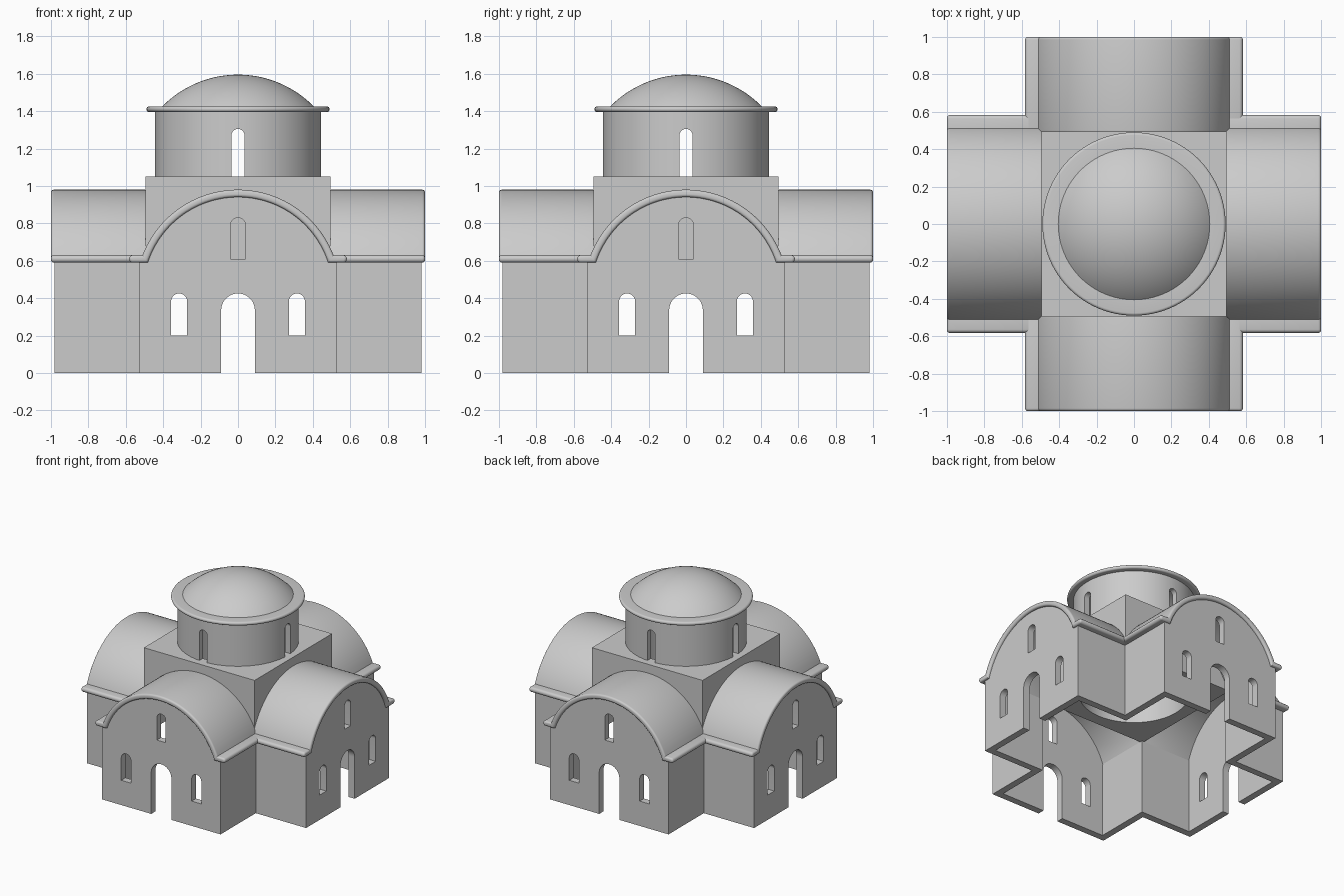
import bpy, bmesh
from math import pi, sin, cos, asin, acos, radians, sqrt

if "Cube" in bpy.data.objects:
    bpy.data.objects.remove(bpy.data.objects["Cube"])

ARC_Z, ARC_R = 0.433, 0.527      # barrel vault centre height and mid radius


def add(name, mesh, loc=(0, 0, 0), rot=(0, 0, 0)):
    ob = bpy.data.objects.new(name, mesh)
    ob.location, ob.rotation_euler = loc, rot
    bpy.context.collection.objects.link(ob)
    return ob


def smooth(ob):
    bpy.ops.object.select_all(action='DESELECT')
    ob.select_set(True)
    bpy.context.view_layer.objects.active = ob
    bpy.ops.object.shade_smooth_by_angle(angle=radians(35))


def evaluated_mesh(ob):
    dg = bpy.context.evaluated_depsgraph_get()
    return bpy.data.meshes.new_from_object(ob.evaluated_get(dg))


def slab(loops, z0, z1, upright=False, bevel=0.0):
    """Extrude outlines (first outer, others holes); upright turns z into -y."""
    cu = bpy.data.curves.new("outline", 'CURVE')
    cu.dimensions, cu.fill_mode = '2D', 'BOTH'
    cu.extrude = (z1 - z0) / 2 - bevel
    cu.bevel_depth, cu.bevel_resolution = bevel, 3
    for pts in loops:
        sp = cu.splines.new('POLY')
        sp.points.add(len(pts) - 1)
        for p, (x, y) in zip(sp.points, pts):
            p.co = (x, y, 0, 1)
        sp.use_cyclic_u = True
    tmp = add("outline", cu)
    me = evaluated_mesh(tmp)
    bpy.data.objects.remove(tmp)
    bm = bmesh.new()
    bm.from_mesh(me)
    bmesh.ops.remove_doubles(bm, verts=bm.verts, dist=1e-5)
    for v in bm.verts:
        x, y, z = v.co
        z += (z0 + z1) / 2
        v.co = (x, -z, y) if upright else (x, y, z)
    bmesh.ops.recalc_face_normals(bm, faces=bm.faces)
    bm.to_mesh(me)
    bm.free()
    return me


def arc(cx, cy, r, a0, a1, n):
    return [(cx + r * cos(a0 + (a1 - a0) * i / n), cy + r * sin(a0 + (a1 - a0) * i / n))
            for i in range(n + 1)]


def arched(cx, hw, z0, z1):
    """Round-headed opening outline."""
    return [(cx - hw, z0), (cx + hw, z0)] + arc(cx, z1 - hw, hw, 0, pi, 16)


def lathe(name, prof, n=96):
    bm = bmesh.new()
    vs = [bm.verts.new((r, 0, z)) for r, z in prof]
    es = [bm.edges.new((vs[i], vs[(i + 1) % len(vs)])) for i in range(len(vs))]
    bmesh.ops.spin(bm, geom=vs + es, cent=(0, 0, 0), axis=(0, 0, 1), angle=2 * pi,
                   steps=n, use_duplicate=False)
    bmesh.ops.remove_doubles(bm, verts=bm.verts, dist=1e-5)
    bmesh.ops.dissolve_degenerate(bm, edges=bm.edges, dist=1e-6)
    bmesh.ops.recalc_face_normals(bm, faces=bm.faces)
    me = bpy.data.meshes.new(name)
    bm.to_mesh(me)
    bm.free()
    return add(name, me)


# Gabled facade: arched top, doorway notch, three windows
a = asin((0.6 - ARC_Z) / ARC_R)
facade = [(-0.53, 0), (-0.09, 0)] + arc(0, 0.335, 0.09, pi, 0, 24) + \
         [(0.09, 0), (0.53, 0), (0.53, 0.6)] + arc(0, ARC_Z, ARC_R, a, pi - a, 48) + [(-0.53, 0.6)]
windows = [arched(-0.315, 0.043, 0.2, 0.425), arched(0.315, 0.043, 0.2, 0.425),
           arched(0, 0.04, 0.61, 0.83)]
facade_me = slab([facade] + windows, 0.925, 0.98, upright=True)

# Side walls: L-shaped re-entrant corner
corner_me = slab([[(0.53, 0.925), (0.53, 0.53), (0.925, 0.53),
                   (0.925, 0.475), (0.475, 0.475), (0.475, 0.925)]], 0, 0.6)

# Vault roof: arch with flat eaves, rounded rim
T, B = 0.005, 0.015
ao, ai = (asin((0.61 + s * T - ARC_Z) / (ARC_R + s * T)) for s in (1, -1))
roof = arc(0, ARC_Z, ARC_R + T, ao, pi - ao, 64) + arc(-0.562, 0.61, T, pi / 2, 3 * pi / 2, 6) + \
       arc(0, ARC_Z, ARC_R - T, pi - ai, ai, 64) + arc(0.562, 0.61, T, -pi / 2, pi / 2, 6)
roof_me = slab([roof], 0.485, 1.0, upright=True, bevel=B)

# Four identical arms around the centre
for i, side in enumerate(("front", "right", "back", "left")):
    rot = (0, 0, i * pi / 2)
    for part, me in (("facade", facade_me), ("corner_wall", corner_me), ("vault_roof", roof_me)):
        smooth(add(side + "_" + part, me, rot=rot))

# Square crossing block with a round well
h = 0.495
smooth(add("crossing_block", slab([[(-h, -h), (h, -h), (h, h), (-h, h)],
                                   arc(0, 0, 0.4, 0, 2 * pi * 95 / 96, 95)], 0.6, 1.05)))

# Drum with four round-headed windows
drum = lathe("drum", [(0.4, 1.05), (0.445, 1.05), (0.445, 1.4), (0.4, 1.4)])
cut_me = slab([arched(0, 0.035, 1.04, 1.305)], -0.6, 0.6, upright=True)
cutters = [add("window_cutter", cut_me, rot=(0, 0, k * pi / 2)) for k in (0, 1)]
for c in cutters:
    m = drum.modifiers.new("windows", 'BOOLEAN')
    m.object, m.operation, m.solver = c, 'DIFFERENCE', 'EXACT'
drum_me = evaluated_mesh(drum)
drum.modifiers.clear()
drum.data = drum_me
for c in cutters:
    bpy.data.objects.remove(c)
smooth(drum)

# Rounded cornice ring
smooth(lathe("cornice", [(0.4, 1.395)] + arc(0.475, 1.41, 0.015, -pi / 2, pi / 2, 10) + [(0.4, 1.425)]))

# Shallow dome shell
R = 0.568
cz = 1.595 - R
e0, e1 = acos(0.412 / R), acos(0.4 / (R - 0.035))
smooth(lathe("dome", arc(0, cz, R, e0, pi / 2, 20) + arc(0, cz, R - 0.035, pi / 2, e1, 20)))
